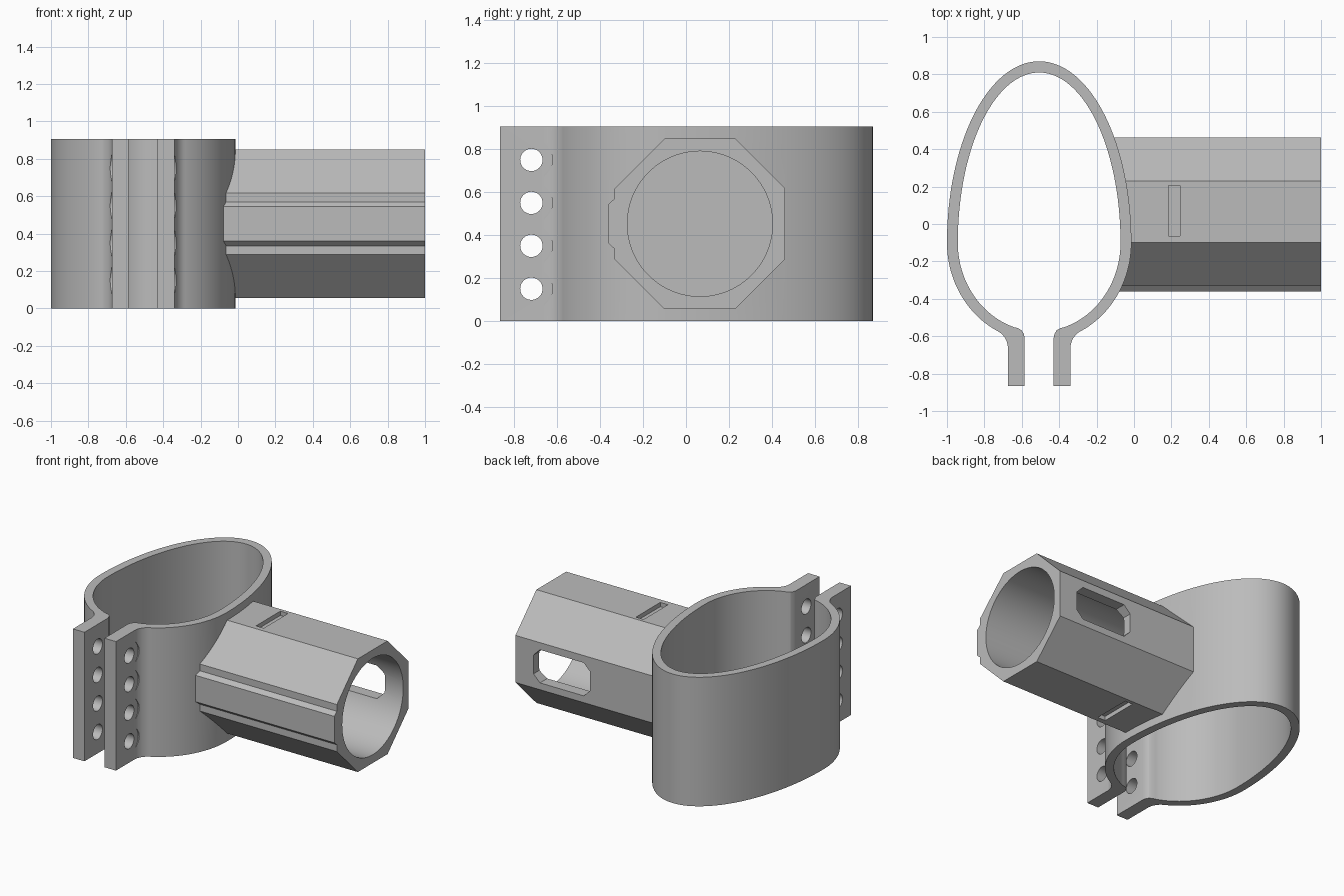
import bpy, bmesh, math
from mathutils import Matrix

if "Cube" in bpy.data.objects:
    bpy.data.objects.remove(bpy.data.objects["Cube"], do_unlink=True)

CX = -0.507             # clamp centre line
TY, TZ = 0.065, 0.4525  # tube axis
AXES = {
    "z": lambda a, b, d: (a, b, d),
    "x": lambda a, b, d: (d, a, b),
    "y": lambda a, b, d: (a, d, b),
}


def prism(name, pts, axis, lo, hi):
    """Extrude a closed 2D profile along an axis."""
    bm = bmesh.new()
    place = AXES[axis]
    a = [bm.verts.new(place(u, v, lo)) for u, v in pts]
    b = [bm.verts.new(place(u, v, hi)) for u, v in pts]
    n = len(pts)
    bm.faces.new(a)
    bm.faces.new(b)
    for i in range(n):
        j = (i + 1) % n
        bm.faces.new((a[i], a[j], b[j], b[i]))
    bmesh.ops.recalc_face_normals(bm, faces=bm.faces)
    me = bpy.data.meshes.new(name)
    bm.to_mesh(me)
    bm.free()
    ob = bpy.data.objects.new(name, me)
    bpy.context.scene.collection.objects.link(ob)
    return ob


def circle(cu, cv, r, n):
    return [(cu + r * math.cos(2 * math.pi * i / n),
             cv + r * math.sin(2 * math.pi * i / n)) for i in range(n)]


def rect(u0, u1, v0, v1):
    return [(u0, v0), (u1, v0), (u1, v1), (u0, v1)]


def egg(a, up, down, end, n=56):
    """Right half of an egg, from the tip down to the end angle."""
    pts = []
    for i in range(n + 1):
        t = math.radians(90 + (end - 90) * i / n)
        pts.append((a * math.cos(t), -0.1 + (up if t > 0 else down) * math.sin(t)))
    return pts


def mirrored(half):
    right = [(CX + u, v) for u, v in half]
    left = [(CX - u, v) for u, v in half if u > 1e-5]
    return right + left[::-1]


def combine(body, other, operation):
    mod = body.modifiers.new("cut", "BOOLEAN")
    mod.operation = operation
    mod.solver = "EXACT"
    mod.object = other
    bpy.context.view_layer.objects.active = body
    bpy.ops.object.modifier_apply(modifier=mod.name)
    bpy.data.objects.remove(other, do_unlink=True)


# Outer clamp: egg, concave fillet, straight flange
fillet = []
for i in range(1, 11):
    t = math.radians(115 + 65 * i / 10)
    fillet.append((0.272 + 0.105 * math.cos(t), -0.665 + 0.105 * math.sin(t)))
outer = egg(0.493, 0.97, 0.53, -62.5) + fillet + [(0.167, -0.867)]
body = prism("pipe_clamp", mirrored(outer), "z", 0, 0.905)

# Octagonal side tube with a raised rail on its front face
R, H = 0.397, 0.165
tube = [(TY - H, TZ + R), (TY + H, TZ + R), (TY + R, TZ + H), (TY + R, TZ - H),
        (TY + H, TZ - R), (TY - H, TZ - R), (TY - R, TZ - H), (TY - R, 0.335),
        (-0.36, 0.36), (-0.36, 0.545), (TY - R, 0.57), (TY - R, TZ + H)]
combine(body, prism("side_tube", tube, "x", -0.4, 1.0), "UNION")

# Clamp opening with rounded lips leading into the gap
inner = egg(0.435, 0.91, 0.475, -72) + [
    (0.113, -0.557), (0.094, -0.568), (0.082, -0.587), (0.0775, -0.61), (0.0775, -0.95)]
combine(body, prism("clamp_opening", mirrored(inner), "z", -0.1, 1.0), "DIFFERENCE")

# Round bore, closed at the clamp wall
combine(body, prism("tube_bore", circle(TY, TZ, 0.338, 96), "x", -0.03, 1.1), "DIFFERENCE")

# Chamfered window in the back of the tube
x0, x1, z0, z1, c = 0.42, 0.86, 0.335, 0.567, 0.05
window = [(x0 + c, z0), (x1 - c, z0), (x1, z0 + c), (x1, z1 - c),
          (x1 - c, z1), (x0 + c, z1), (x0, z1 - c), (x0, z0 + c)]
combine(body, prism("window", window, "y", 0.2, 0.6), "DIFFERENCE")

# Shallow strap slots on the top and bottom of the tube
for lo, hi in ((TZ + R - 0.03, 0.95), (-0.05, TZ - R + 0.03)):
    combine(body, prism("strap_slot", rect(0.185, 0.245, -0.065, 0.205), "z", lo, hi),
            "DIFFERENCE")

# Bolt holes through both flanges, with bolt head seats in the fillets
for z in (0.15, 0.35, 0.55, 0.75):
    combine(body, prism("bolt_hole", circle(-0.72, z, 0.052, 32), "x", -0.9, -0.1),
            "DIFFERENCE")
    for lo, hi in ((CX + 0.1672, CX + 0.4), (CX - 0.4, CX - 0.1672)):
        combine(body, prism("bolt_seat", circle(-0.72, z, 0.098, 48), "x", lo, hi),
                "DIFFERENCE")

# One grey material
mat = bpy.data.materials.new("grey plastic")
mat.use_nodes = True
grey = (0.5, 0.5, 0.5, 1)
mat.diffuse_color = grey
mat.node_tree.nodes["Principled BSDF"].inputs["Base Color"].default_value = grey
body.data.materials.clear()
body.data.materials.append(mat)

# Smooth the curved walls, keep edges sharp
bpy.ops.object.select_all(action="DESELECT")
body.select_set(True)
bpy.context.view_layer.objects.active = body
bpy.ops.object.shade_smooth_by_angle(angle=math.radians(25))
